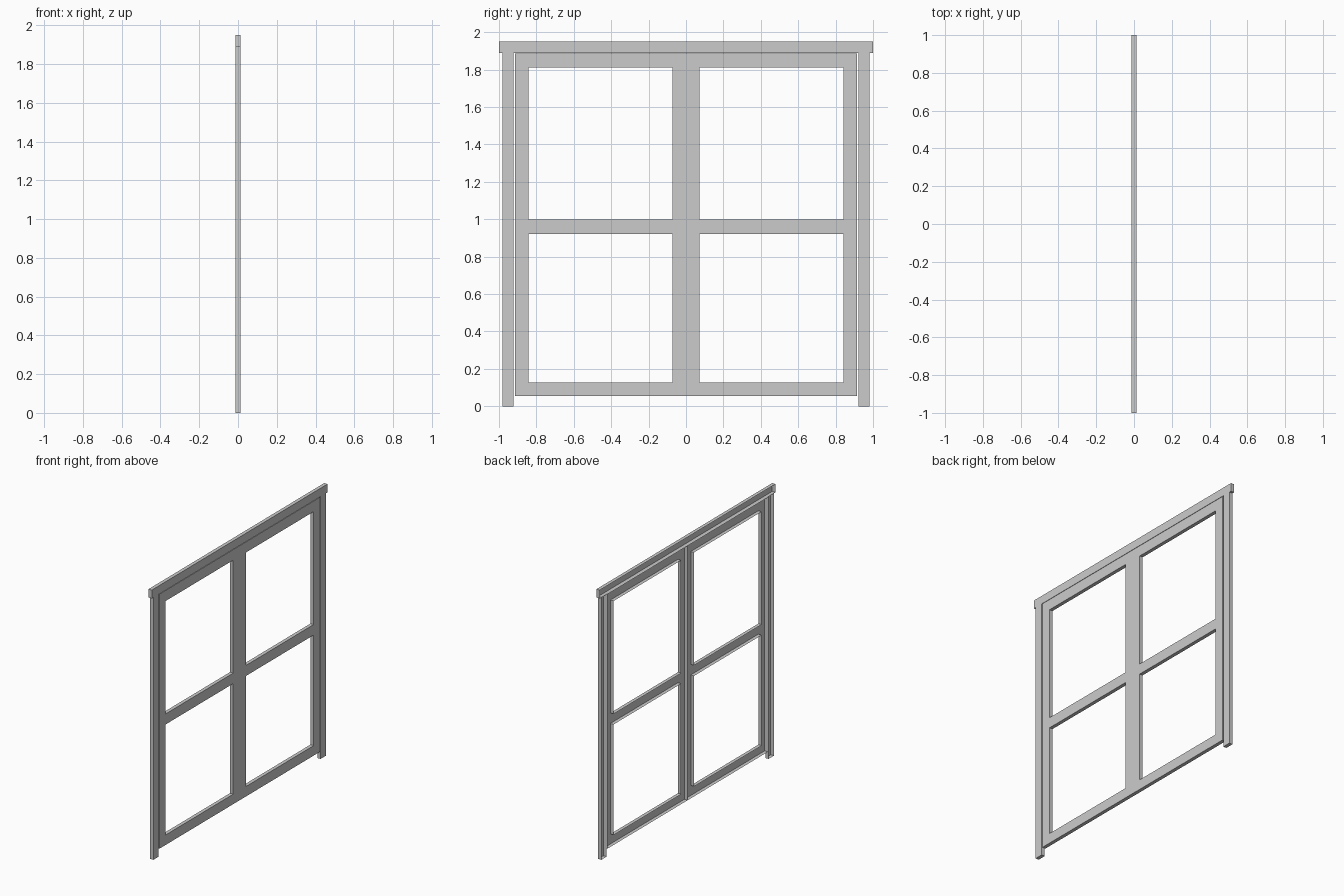
import bpy, bmesh

if "Cube" in bpy.data.objects:
    bpy.data.objects.remove(bpy.data.objects["Cube"])

X = 0.013  # half depth of the whole window


def shell(name, ys, zs, openings=()):
    """Pressed-profile panel: front sheet on +x with edge walls and an open back.
    ys, zs are the grid cuts; openings are the (column, row) cells left empty."""
    bm = bmesh.new()
    v = [[bm.verts.new((X, y, z)) for z in zs] for y in ys]
    for i in range(len(ys) - 1):
        for j in range(len(zs) - 1):
            if (i, j) not in openings:
                bm.faces.new((v[i][j], v[i + 1][j], v[i + 1][j + 1], v[i][j + 1]))
    rim = [e for e in bm.edges if e.is_boundary]
    new = bmesh.ops.extrude_edge_only(bm, edges=rim)["geom"]
    for g in new:
        if isinstance(g, bmesh.types.BMVert):
            g.co.x = -X
    bmesh.ops.recalc_face_normals(bm, faces=bm.faces)
    me = bpy.data.meshes.new(name)
    bm.to_mesh(me)
    bm.free()
    ob = bpy.data.objects.new(name, me)
    bpy.context.collection.objects.link(ob)
    return ob


# Header across the top
shell("header", [-1.0, 1.0], [1.89, 1.95])

for side, s in (("left", -1), ("right", 1)):
    # Side post
    shell(side + "_post", sorted([s * 0.982, s * 0.921]), [0.0, 1.89])
    # Sash with two openings
    shell(side + "_sash",
          sorted([0.0, s * 0.073, s * 0.842, s * 0.914]),
          [0.054, 0.126, 0.922, 0.998, 1.811, 1.887],
          {(1, 1), (1, 3)})
